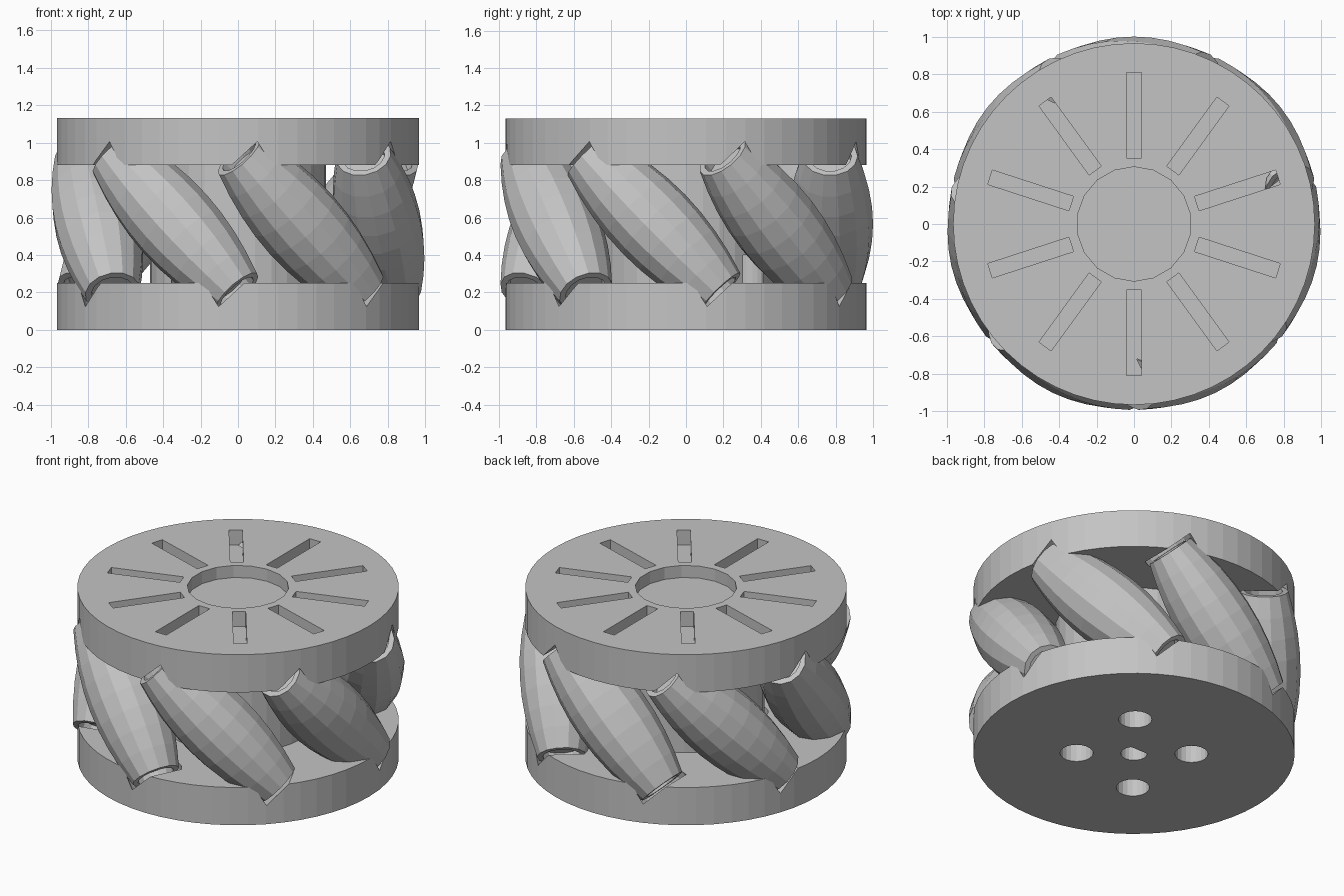
import bpy, bmesh, math
from mathutils import Matrix, Vector

cube = bpy.data.objects.get("Cube")
if cube:
    bpy.data.objects.remove(cube, do_unlink=True)

HEIGHT, PLATE, RIM = 1.13, 0.25, 0.965
ROLLERS, CENTRE_R, HALF_LEN = 7, 0.77, 0.515

grey = bpy.data.materials.new("light grey")
grey.use_nodes = True
grey.diffuse_color = (0.55, 0.55, 0.55, 1)
grey.node_tree.nodes["Principled BSDF"].inputs["Base Color"].default_value = grey.diffuse_color


def finish(name, bm):
    """Turn a bmesh into a named object."""
    bmesh.ops.recalc_face_normals(bm, faces=bm.faces)
    mesh = bpy.data.meshes.new(name)
    bm.to_mesh(mesh)
    bm.free()
    mesh.materials.append(grey)
    obj = bpy.data.objects.new(name, mesh)
    bpy.context.collection.objects.link(obj)
    return obj


def add_cylinder(bm, radius, low, high, sides, place=Matrix()):
    move = place @ Matrix.Translation((0, 0, (low + high) / 2))
    return bmesh.ops.create_cone(bm, cap_ends=True, segments=sides, radius1=radius,
                                 radius2=radius, depth=high - low, matrix=move)["verts"]


def cylinder(name, radius, low, high, sides):
    bm = bmesh.new()
    add_cylinder(bm, radius, low, high, sides)
    return finish(name, bm)


def cut(target, cutter):
    cutter.hide_render = True
    mod = target.modifiers.new("cut", "BOOLEAN")
    mod.operation, mod.solver, mod.object = "DIFFERENCE", "EXACT", cutter
    bpy.context.view_layer.objects.active = target
    bpy.ops.object.modifier_apply(modifier=mod.name)


def roller_frame(i):
    """Local z runs along the tilted roller axis, local x points outward."""
    angle = math.radians(-90) + (i + 0.5) * math.tau / ROLLERS
    out = Vector((math.cos(angle), math.sin(angle), 0))
    axis = (Vector((-out.y, out.x, 0)) - Vector((0, 0, 1))).normalized()
    side = axis.cross(out)
    frame = Matrix((out, side, axis)).transposed().to_4x4()
    frame.translation = out * CENTRE_R + Vector((0, 0, HEIGHT / 2))
    return frame


def roller(i):
    """Barrel whose bulge follows the wheel's outer circle, with recessed ends."""
    steps = 8
    rings = []
    for k in range(steps + 1):
        t = HALF_LEN * (2 * k / steps - 1)
        rings.append((1.0 - math.hypot(CENTRE_R, t * math.sqrt(0.5)), t))
    recess = [(0.115, HALF_LEN), (0.115, HALF_LEN - 0.06), (0, HALF_LEN - 0.06)]
    profile = [(r, -t) for r, t in reversed(recess)] + rings + recess
    bm = bmesh.new()
    verts = [bm.verts.new((r, 0, t)) for r, t in profile]
    edges = [bm.edges.new(pair) for pair in zip(verts, verts[1:])]
    bmesh.ops.spin(bm, geom=verts + edges, axis=(0, 0, 1), cent=(0, 0, 0),
                   angle=math.tau, steps=14, use_merge=True)
    bmesh.ops.remove_doubles(bm, verts=bm.verts, dist=0.0005)
    bm.transform(roller_frame(i))
    return finish(f"roller_{i + 1}", bm)


# Plates and the hub between them
bottom_plate = cylinder("bottom_plate", RIM, 0, PLATE, 56)
top_plate = cylinder("top_plate", RIM, HEIGHT - PLATE, HEIGHT, 56)
hub = cylinder("hub", 0.47, PLATE, HEIGHT - PLATE, 32)

# Pockets that clear the roller ends
bm = bmesh.new()
for i in range(ROLLERS):
    add_cylinder(bm, 0.165, -0.54, 0.54, 16, roller_frame(i))
pockets = finish("roller_pocket_cutter", bm)
cut(bottom_plate, pockets)
cut(top_plate, pockets)

# Radial slots and shallow centre recess in the top
bm = bmesh.new()
for k in range(10):
    place = (Matrix.Rotation(math.radians(90 + 36 * k), 4, "Z")
             @ Matrix.Translation((0.58, 0, HEIGHT))
             @ Matrix.Diagonal((0.455, 0.08, 0.2, 1)))
    bmesh.ops.create_cube(bm, size=1, matrix=place)
add_cylinder(bm, 0.305, HEIGHT - 0.08, HEIGHT + 0.1, 18)
top_cutter = finish("top_cutter", bm)
cut(top_plate, top_cutter)

# Bolt holes and a flat-sided shaft hole in the bottom
bm = bmesh.new()
for k in range(4):
    reach = 0.345 if k % 2 else 0.41
    turn = Matrix.Rotation(math.radians(51 + 90 * k), 4, "Z")
    add_cylinder(bm, 0.1, -0.1, 0.4, 20, turn @ Matrix.Translation((reach, 0, 0)))
for v in add_cylinder(bm, 0.08, -0.1, 0.4, 20):
    v.co.y = min(v.co.y, 0.05)
hole_cutter = finish("hole_cutter", bm)
cut(bottom_plate, hole_cutter)
cut(hub, hole_cutter)

# Rollers around the rim
for i in range(ROLLERS):
    roller(i)

# Cutters are no longer needed
for helper in (pockets, top_cutter, hole_cutter):
    bpy.data.objects.remove(helper, do_unlink=True)
